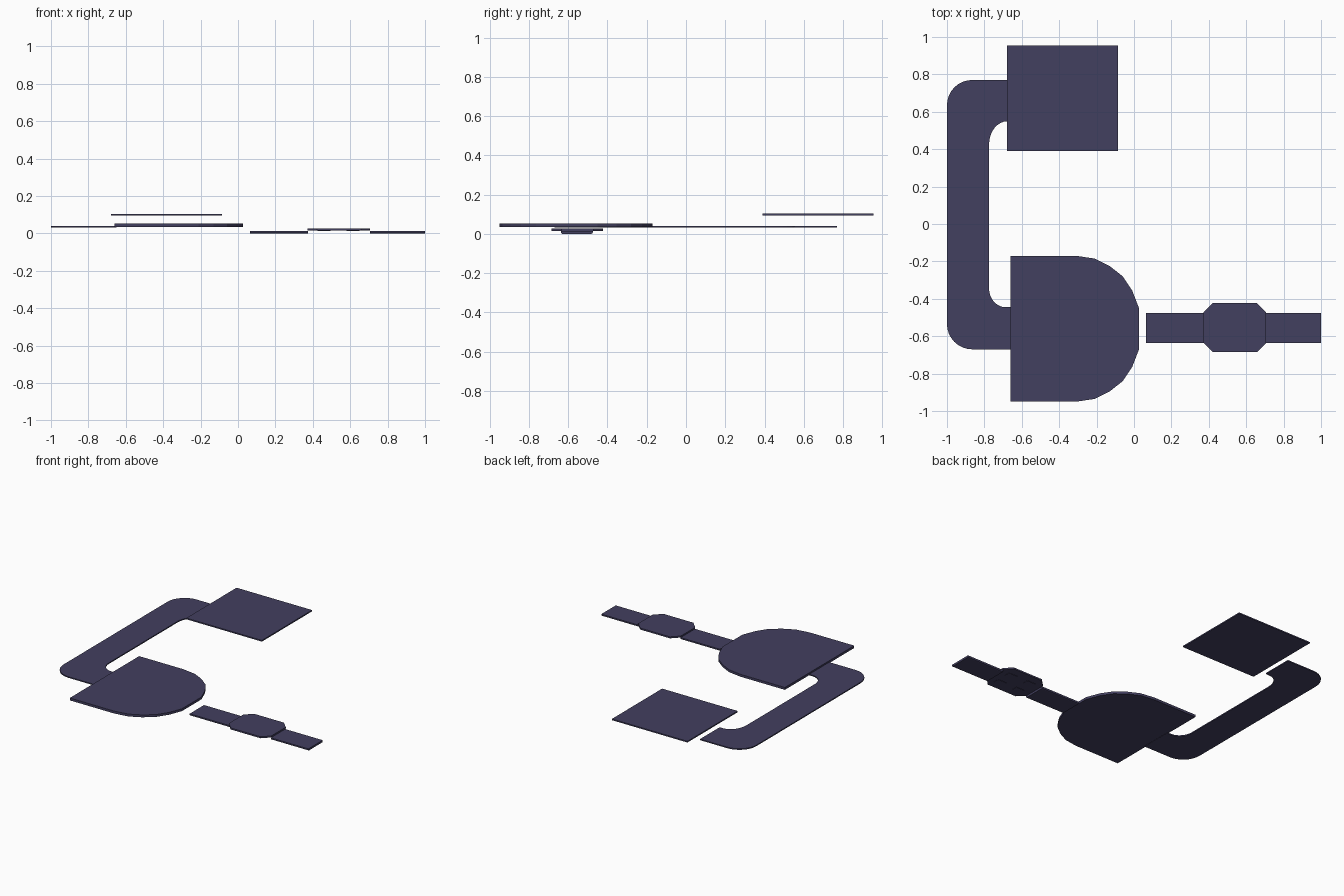
import bpy, bmesh, math

if "Cube" in bpy.data.objects:
    bpy.data.objects.remove(bpy.data.objects["Cube"])


def plate(name, pts, z0, z1, chamfer=0.0):
    """Extrude an outline between two heights, optionally chamfering the lower rim."""
    bm = bmesh.new()
    face = bm.faces.new([bm.verts.new((x, y, z0)) for x, y in pts])
    res = bmesh.ops.extrude_face_region(bm, geom=[face])
    for v in res["geom"]:
        if isinstance(v, bmesh.types.BMVert):
            v.co.z = z1
    bmesh.ops.recalc_face_normals(bm, faces=bm.faces)
    if chamfer:
        rim = [e for e in bm.edges if all(v.co.z < z0 + 1e-5 for v in e.verts)
               and abs(e.verts[0].co.y - e.verts[1].co.y) < 1e-5]
        bmesh.ops.bevel(bm, geom=rim, offset=chamfer, segments=2, affect='EDGES', profile=0.5)
    me = bpy.data.meshes.new(name)
    bm.to_mesh(me)
    bm.free()
    me.materials.append(mat)
    ob = bpy.data.objects.new(name, me)
    bpy.context.collection.objects.link(ob)
    return ob


def rect(x0, x1, y0, y1):
    return [(x0, y0), (x1, y0), (x1, y1), (x0, y1)]


def arc(cx, cy, rx, ry, a0, a1, n=8):
    angles = [math.radians(a0 + (a1 - a0) * i / n) for i in range(n + 1)]
    return [(cx + rx * math.cos(a), cy + ry * math.sin(a)) for a in angles]


def octagon(x0, x1, y0, y1, c):
    return [(x0 + c, y0), (x1 - c, y0), (x1, y0 + c), (x1, y1 - c),
            (x1 - c, y1), (x0 + c, y1), (x0, y1 - c), (x0, y0 + c)]


mat = bpy.data.materials.new("slate_purple")
mat.diffuse_color = (0.055, 0.05, 0.115, 1)
mat.use_nodes = True
mat.node_tree.nodes["Principled BSDF"].inputs["Base Color"].default_value = mat.diffuse_color

# raised square platform
plate("square_platform", rect(-0.68, -0.085, 0.39, 0.955), 0.095, 0.104)

# C-shaped walkway: outer corners then inner corners
path = [(-0.65, 0.77)]
path += arc(-0.865, 0.635, 0.135, 0.135, 90, 180)
path += arc(-0.865, -0.535, 0.135, 0.135, 180, 270)
path += [(-0.65, -0.67), (-0.65, -0.445)]
path += arc(-0.685, -0.345, 0.09, 0.10, 270, 180)
path += arc(-0.675, 0.425, 0.10, 0.125, 180, 90)
path += [(-0.65, 0.55)]
plate("curved_walkway", path, 0.033, 0.041)

# D-shaped platform, mirrored about its centre line
half = [(-0.66, 0.39), (-0.31, 0.39), (-0.21, 0.375), (-0.13, 0.335),
        (-0.06, 0.28), (-0.01, 0.205), (0.027, 0.11)]
cy = -0.56
d_shape = [(x, cy + y) for x, y in half] + [(x, cy - y) for x, y in reversed(half)]
plate("round_platform", d_shape, 0.035, 0.052)

# two low strips either side of the hub
for name, x0, x1 in (("inner_strip", 0.065, 0.375), ("outer_strip", 0.705, 1.0)):
    plate(name, rect(x0, x1, -0.637, -0.475), 0.0, 0.014, 0.008)

# octagonal hub with small pads underneath
plate("hub_plate", octagon(0.372, 0.707, -0.685, -0.422, 0.05), 0.016, 0.027)
for x in (0.46, 0.615):
    for y in (-0.61, -0.50):
        plate("hub_pad", rect(x - 0.035, x + 0.035, y - 0.02, y + 0.02), 0.014, 0.017)
